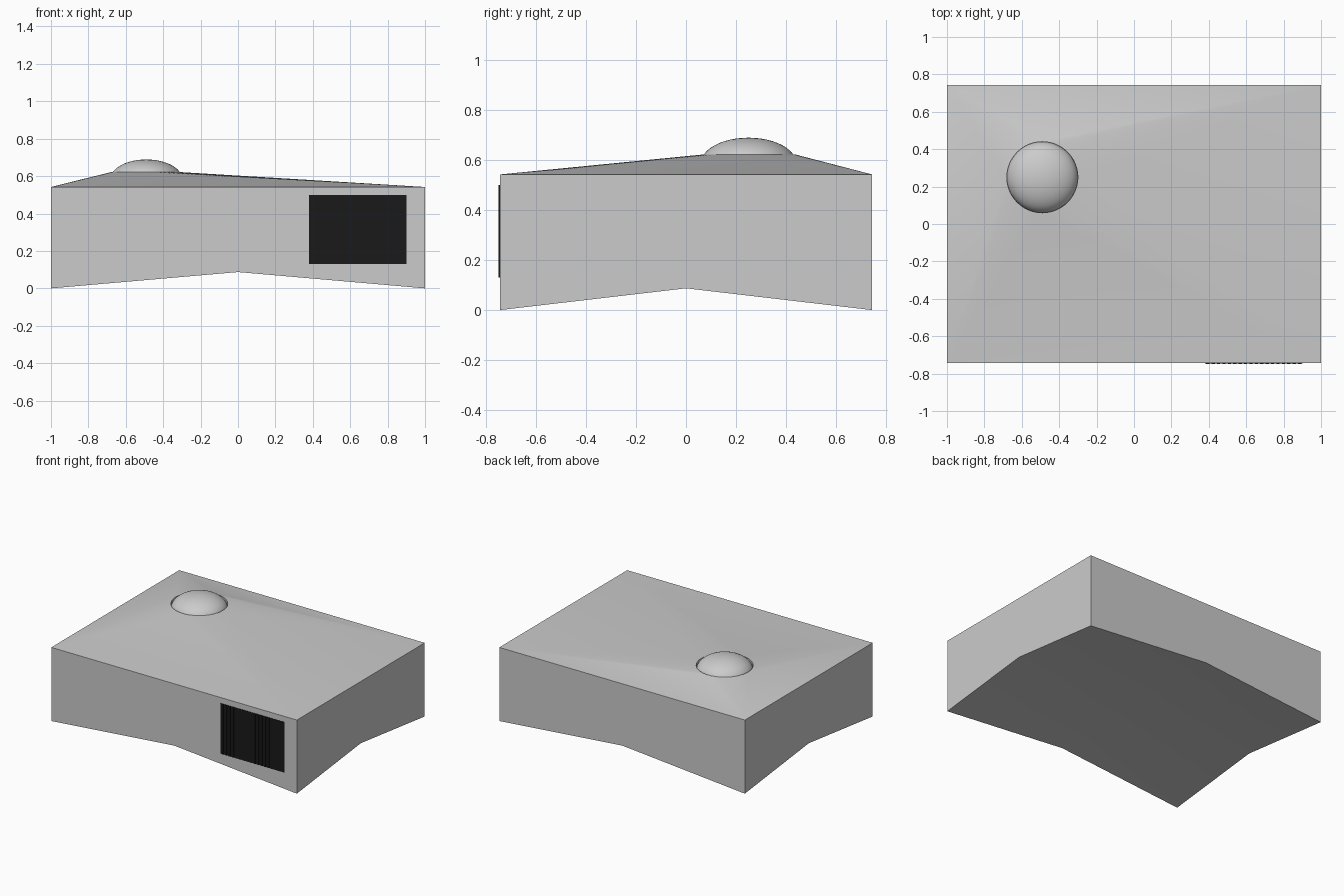
import bpy, bmesh, math

if "Cube" in bpy.data.objects:
    bpy.data.objects.remove(bpy.data.objects["Cube"])

HX, HY = 1.0, 0.744          # half width, half depth
WALL_TOP, ARCH = 0.542, 0.087
CX, CY, R = -0.49, 0.25, 0.19  # dome position and radius
ROOF_TOP = 0.621
N = 48                       # ring segments (multiple of 4)


def finish(bm, name, angle=None):
    bmesh.ops.recalc_face_normals(bm, faces=bm.faces[:])
    me = bpy.data.meshes.new(name)
    bm.to_mesh(me)
    bm.free()
    ob = bpy.data.objects.new(name, me)
    bpy.context.collection.objects.link(ob)
    if angle:
        bpy.context.view_layer.objects.active = ob
        ob.select_set(True)
        bpy.ops.object.shade_smooth_by_angle(angle=math.radians(angle))
        ob.select_set(False)
    return ob


# Housing: arched lower edges, straight walls, roof sloping up to a round socket
bm = bmesh.new()
signs = [(1, 1), (-1, 1), (-1, -1), (1, -1)]
low = [bm.verts.new((sx * HX, sy * HY, 0)) for sx, sy in signs]
top = [bm.verts.new((sx * HX, sy * HY, WALL_TOP)) for sx, sy in signs]
mid = []
for i in range(4):
    p = (low[i].co + low[(i + 1) % 4].co) / 2
    mid.append(bm.verts.new((p.x, p.y, ARCH)))
centre = bm.verts.new((0, 0, ARCH))


def ring(z):
    return [bm.verts.new((CX + R * math.cos(2 * math.pi * k / N),
                          CY + R * math.sin(2 * math.pi * k / N), z))
            for k in range(N)]


rim, base = ring(ROOF_TOP), ring(0.585)
q = N // 4
for i in range(4):
    j = (i + 1) % 4
    # side wall and underside quarter
    bm.faces.new((low[i], mid[i], low[j], top[j], top[i]))
    bm.faces.new((low[i], mid[i], centre, mid[i - 1]))
    # roof: one triangle per side plus a fan from each corner
    bm.faces.new((top[i], top[j], rim[(i + 1) * q % N]))
    for k in range(i * q, (i + 1) * q):
        bm.faces.new((top[i], rim[(k + 1) % N], rim[k]))
for k in range(N):
    m = (k + 1) % N
    bm.faces.new((rim[k], rim[m], base[m], base[k]))
bm.faces.new(base)
finish(bm, "housing", 30)

# Flattened dome sitting in the socket
bm = bmesh.new()
bmesh.ops.create_uvsphere(bm, u_segments=48, v_segments=24, radius=1)
bmesh.ops.bisect_plane(bm, geom=bm.verts[:] + bm.edges[:] + bm.faces[:],
                       plane_co=(0, 0, 0), plane_no=(0, 0, 1), clear_inner=True)
for v in bm.verts:
    v.co = (CX + v.co.x * R, CY + v.co.y * R, 0.587 + v.co.z * 0.102)
finish(bm, "dome", 40)

# Black grille of vertical slats on the front
black = bpy.data.materials.new("grille_black")
black.diffuse_color = (0.01, 0.01, 0.01, 1)
black.use_nodes = True
black.node_tree.nodes["Principled BSDF"].inputs["Base Color"].default_value = black.diffuse_color


def box(bm, x0, x1, y0, y1, z0, z1):
    for v in bmesh.ops.create_cube(bm, size=1)["verts"]:
        v.co = ((x0 + x1) / 2 + v.co.x * (x1 - x0),
                (y0 + y1) / 2 + v.co.y * (y1 - y0),
                (z0 + z1) / 2 + v.co.z * (z1 - z0))


bm = bmesh.new()
X0, X1, Z0, Z1, SLATS = 0.38, 0.90, 0.13, 0.50, 18
box(bm, X0, X1, -HY - 0.002, -HY + 0.02, Z0, Z1)
pitch = (X1 - X0) / SLATS
for i in range(SLATS):
    x = X0 + i * pitch
    box(bm, x + pitch * 0.2, x + pitch * 0.8, -HY - 0.005, -HY + 0.01, Z0, Z1)
grille = finish(bm, "front_grille")
grille.data.materials.append(black)
